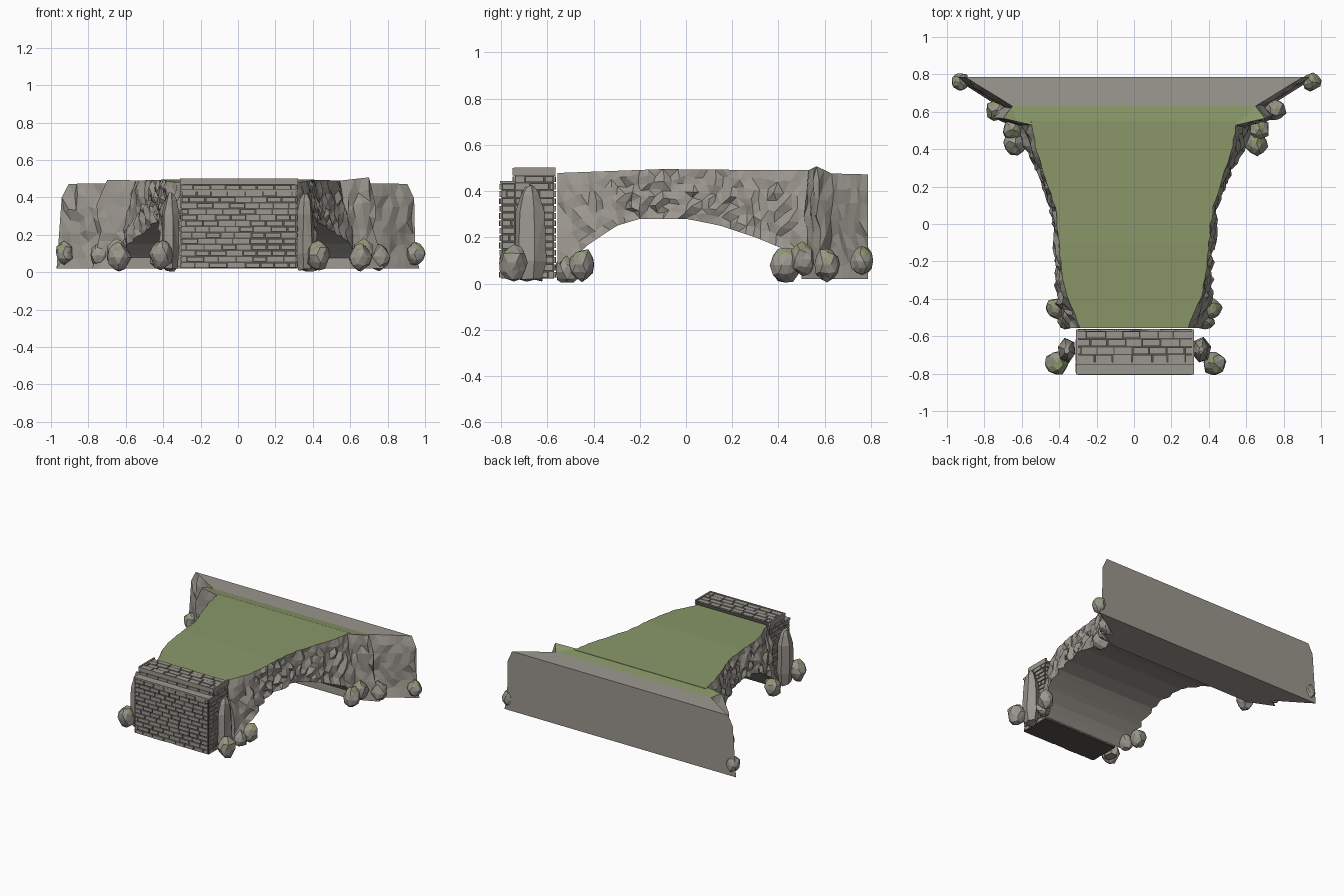
import bpy, bmesh, math, random
from mathutils import Vector, Matrix

if "Cube" in bpy.data.objects:
    bpy.data.objects.remove(bpy.data.objects["Cube"])

random.seed(7)


def material(name, c):
    m = bpy.data.materials.new(name)
    m.diffuse_color = (*c, 1)
    m.use_nodes = True
    m.node_tree.nodes["Principled BSDF"].inputs["Base Color"].default_value = m.diffuse_color
    return m


STONE = material("stone", (0.33, 0.31, 0.275))
GRASS = material("grass", (0.25, 0.31, 0.14))
MORTAR = material("mortar", (0.09, 0.085, 0.075))


def finish(bm, name, mats=(STONE, GRASS, MORTAR)):
    bmesh.ops.recalc_face_normals(bm, faces=bm.faces)
    me = bpy.data.meshes.new(name)
    bm.to_mesh(me)
    bm.free()
    for m in mats:
        me.materials.append(m)
    ob = bpy.data.objects.new(name, me)
    bpy.context.collection.objects.link(ob)
    return ob


def jit(a):
    return random.uniform(-a, a)


def interp(table, x):
    for (a, p), (b, q) in zip(table, table[1:]):
        if x <= b:
            return p + (q - p) * (x - a) / (b - a)
    return table[-1][1]


# Bridge span: rings of wall points along y, arched below, grass on top
WIDTH = [(-.56, .29), (-.5, .31), (-.4, .355), (-.25, .39), (0, .41), (.1, .425), (.2, .46), (.4, .525), (.56, .55)]
ARCH = [(-.56, .02), (-.5, .10), (-.42, .17), (-.3, .25), (-.2, .28), (0, .28), (.15, .25), (.3, .2),
        (.42, .15), (.5, .08), (.56, .02)]
TOP = [(-.56, .478), (-.1, .495), (.2, .492), (.56, .49)]
N, R = 34, 7
bm = bmesh.new()
rings = []
for i in range(N + 1):
    y = -.555 + 1.105 * i / N
    w, zb, zt = interp(WIDTH, y), interp(ARCH, y), interp(TOP, y)
    flare = .025 + .065 * max(0, abs(y) - .25) / .3
    ring = []
    for s in (1, -1):
        side = []
        for r in range(R + 1):
            t = r / R
            inner = 0 < r < R
            x = w + flare * t ** .7 + (jit(.016) if r else jit(.004))
            side.append(bm.verts.new((s * x, y + (jit(.009) if inner and 0 < i < N else 0),
                                      zt + (zb - zt) * t + (jit(.009) if inner else 0))))
        ring += side if s == 1 else side[::-1]
    rings.append(ring)
M = 2 * (R + 1)
walls = []
for a, b in zip(rings, rings[1:]):
    for k in range(M):
        f = bm.faces.new((a[k], a[(k + 1) % M], b[(k + 1) % M], b[k]))
        if k == M - 1:
            f.material_index = 1
        elif k != R:
            walls.append(f)
bm.faces.new(rings[0])
bm.faces.new(rings[-1])
bmesh.ops.triangulate(bm, faces=walls)
finish(bm, "arched_span")

# Cliff at the back: rough walls from a plan outline at foot and at top
FOOT = [(.60, .50, .02), (.78, .58, .02), (.71, .62, .02), (.97, .785, .02)]
CREST = [(.55, .53, .49), (.70, .565, .507), (.65, .63, .476), (.905, .787, .472)]
STEPS = [4, 2, 6]
bm = bmesh.new()
cols, split = {1: [], -1: []}, sum(STEPS[:2])
for s in (1, -1):
    for seg, n in enumerate(STEPS):
        for k in range(n + (seg == 2)):
            t = k / n
            lo = Vector(FOOT[seg]).lerp(Vector(FOOT[seg + 1]), t)
            hi = Vector(CREST[seg]).lerp(Vector(CREST[seg + 1]), t)
            if s < 0:
                hi.z = min(hi.z, .492)
            col = []
            for r in range(8):
                p = lo.lerp(hi, r / 7)
                p.x -= .02 * math.sin(math.pi * r / 3.5)
                if 0 < r < 7:
                    p += Vector((jit(.016), jit(.01), jit(.014)))
                p.y = min(p.y, .787)
                if seg == 2 and k == n:
                    p.y = .787
                p.x *= s
                col.append(bm.verts.new(p))
            cols[s].append(col)
rough = []
for s in (1, -1):
    for a, b in zip(cols[s], cols[s][1:]):
        for r in range(7):
            rough.append(bm.faces.new((a[r], b[r], b[r + 1], a[r + 1])))
R_, L_ = cols[1], cols[-1]
bmesh.ops.triangulate(bm, faces=rough)
tops = lambda c, a, b, r: [v[r] for v in c[a:b]]
g = bm.faces.new(tops(R_, 0, split + 1, 7) + tops(L_, 0, split + 1, 7)[::-1])
g.material_index = 1
ledge = bm.faces.new(tops(R_, split, 99, 7) + tops(L_, split, 99, 7)[::-1])
bm.faces.new(tops(R_, 0, 99, 0) + tops(L_, 0, 99, 0)[::-1])
back = bm.faces.new(R_[-1] + L_[-1][::-1])
front = bm.faces.new(R_[0] + L_[0][::-1])
bmesh.ops.triangulate(bm, faces=[g, ledge, back, front])
finish(bm, "back_cliff")


# Front brick pier: dark mortar core with staggered bricks on every visible face
def box(bm, lo, hi):
    c = [(a + b) / 2 for a, b in zip(lo, hi)]
    d = [abs(b - a) for a, b in zip(lo, hi)]
    bmesh.ops.create_cube(bm, size=1, matrix=Matrix.Translation(c) @ Matrix.Diagonal((*d, 1)))


def courses(bm, start, u, v, n, length, height, rows, brick):
    start, u, v, n = map(Vector, (start, u, v, n))
    h, gap = height / rows, .0035
    for r in range(rows):
        x = -brick * (.5 if r % 2 else 0) - random.uniform(0, .02)
        while x < length:
            e = x + brick * random.uniform(.85, 1.15)
            if length - e < .015:
                e = length + gap
            a, b = max(x, 0) + gap, min(e, length) - gap
            if b - a > .008:
                p = start + u * a + v * (r * h + gap) - n * .004
                q = start + u * b + v * ((r + 1) * h - gap) + n * (.008 + jit(.002))
                box(bm, p, q)
            x = e


bm = bmesh.new()
box(bm, (-.302, -.798, .022), (.312, -.735, .435))
box(bm, (-.302, -.74, .022), (.312, -.572, .488))
finish(bm, "pier_core", (MORTAR,))

X, Y, Z = (1, 0, 0), (0, 1, 0), (0, 0, 1)
bm = bmesh.new()
courses(bm, (-.302, -.798, .022), X, Z, (0, -1, 0), .614, .413, 13, .085)
courses(bm, (-.302, -.74, .435), X, Z, (0, -1, 0), .614, .032, 1, .085)
courses(bm, (-.302, -.572, .022), X, Z, Y, .614, .445, 14, .085)
for x, n in ((-.302, (-1, 0, 0)), (.312, X)):
    courses(bm, (x, -.798, .022), Y, Z, n, .06, .413, 13, .09)
    courses(bm, (x, -.738, .022), Y, Z, n, .166, .445, 14, .085)
courses(bm, (-.302, -.74, .488), X, Y, Z, .614, .168, 4, .095)
finish(bm, "pier_bricks", (STONE,))

bm = bmesh.new()
box(bm, (-.31, -.805, .432), (.32, -.742, .444))
for x in (-.31, .308):
    box(bm, (x, -.744, .466), (x + .012, -.565, .502))
box(bm, (-.31, -.75, .468), (.32, -.738, .5))
finish(bm, "pier_capping", (STONE,))


# Loose rocks: jittered icospheres, some with mossy facets
def rock(name, loc, size):
    bm = bmesh.new()
    bmesh.ops.create_icosphere(bm, subdivisions=1 if size[2] > .15 else 2, radius=1)
    if len(bm.verts) > 60 or size[2] <= .15:
        bm.clear()
        bmesh.ops.create_icosphere(bm, subdivisions=2, radius=1)
    turn = Matrix.Rotation(random.uniform(0, 6), 3, 'Z')
    for v in bm.verts:
        p = turn @ (v.co * random.uniform(.88, 1.14))
        v.co = Vector((p.x * size[0], p.y * size[1], p.z * size[2])) + Vector(loc)
        v.co.z = max(v.co.z, .004)
    bm.normal_update()
    for f in bm.faces:
        f.material_index = int(f.normal.z > .45 and random.random() < .4)
    finish(bm, name, (STONE, GRASS))


ROCKS = [(.43, -.745, .09, .062), (.415, -.45, .085, .055), (.38, -.515, .055, .05),
         (.655, .43, .085, .06), (.67, .505, .10, .055), (.755, .61, .085, .055), (.95, .76, .095, .048)]
for s, side in ((1, "right"), (-1, "left")):
    for i, (x, y, z, r) in enumerate(ROCKS):
        if s < 0:
            x -= .02 if i != 1 else 0
        rock(f"{side}_rock_{i + 1}", (s * x, y, z + jit(.008)), (r, r, r * 1.25))

    # Tall standing stone beside the pier: tapered six-sided column
    bm = bmesh.new()
    levels = [(.015, .75), (.10, 1), (.31, .9), (.385, .62), (.42, .3)]
    prev = None
    for z, k in levels:
        ring = []
        for a in range(6):
            t = a * math.pi / 3 + .3
            ring.append(bm.verts.new((s * (.36 + .052 * k * math.cos(t) * random.uniform(.85, 1.1)),
                                      -.675 + .068 * k * math.sin(t) * random.uniform(.9, 1.1), z + jit(.008))))
        if prev:
            for a in range(6):
                bm.faces.new((prev[a], prev[(a + 1) % 6], ring[(a + 1) % 6], ring[a]))
        else:
            bm.faces.new(ring)
        prev = ring
    bm.faces.new(prev)
    bmesh.ops.triangulate(bm, faces=bm.faces)
    finish(bm, f"{side}_standing_stone", (STONE,))
